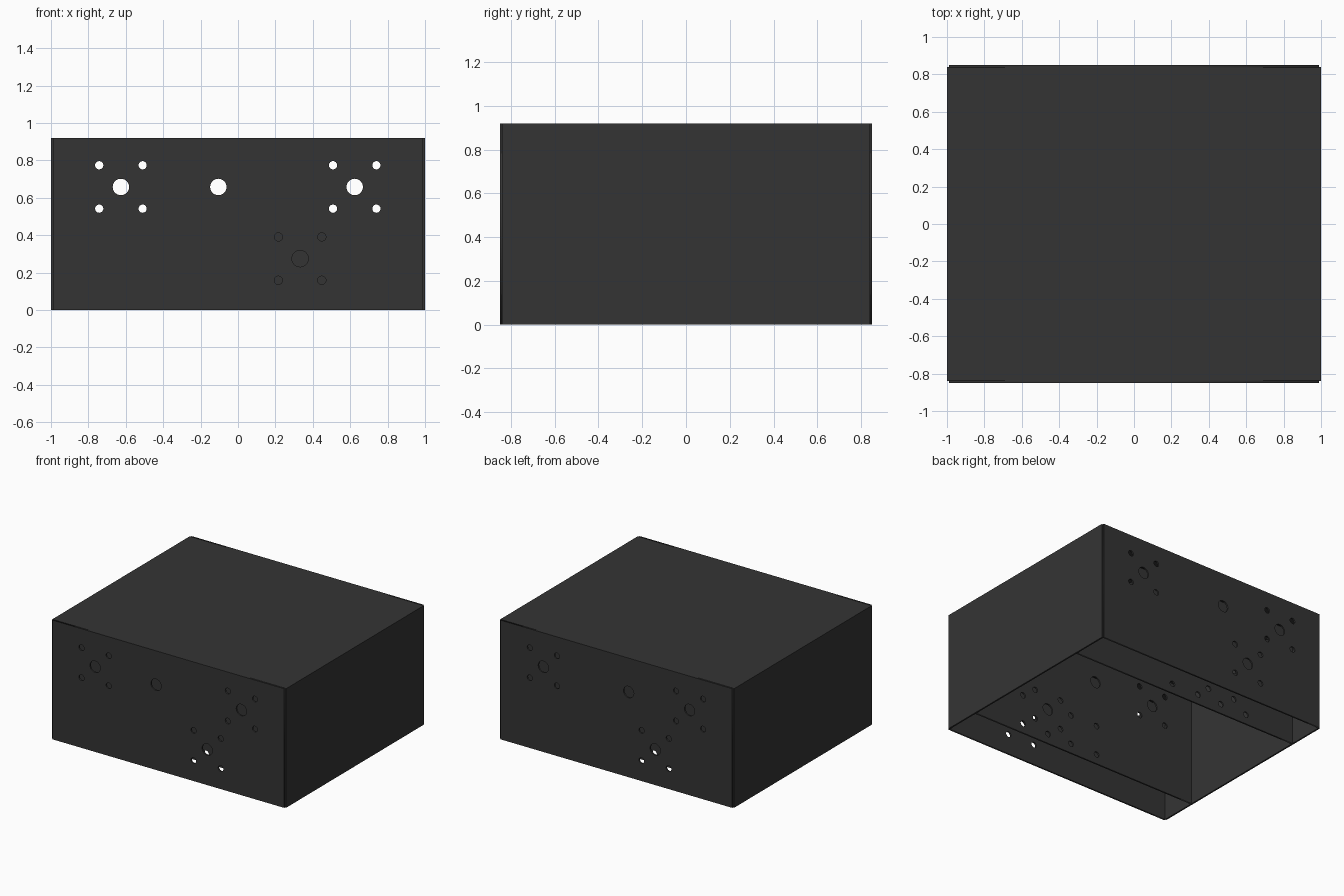
import bpy, math

if "Cube" in bpy.data.objects:
    bpy.data.objects.remove(bpy.data.objects["Cube"])

T = 0.012                      # sheet thickness
W, D, H = 1.0, 0.85, 0.92      # half width, half depth, height
BIG, SMALL, SIDES = 0.044, 0.022, 32

mat = bpy.data.materials.new("dark_sheet")
mat.diffuse_color = (0.034, 0.034, 0.034, 1)
mat.use_nodes = True
mat.node_tree.nodes["Principled BSDF"].inputs["Base Color"].default_value = mat.diffuse_color


def square_holes(cx, cz, centre=True):
    """Four screw holes around an optional large centre hole."""
    s = 0.116
    holes = [(cx + i * s, cz + j * s, SMALL) for i in (-1, 1) for j in (-1, 1)]
    return holes + ([(cx, cz, BIG)] if centre else [])


def add_loop(curve, pts):
    sp = curve.splines.new('POLY')
    sp.points.add(len(pts) - 1)
    for p, (x, y) in zip(sp.points, pts):
        p.co = (x, y, 0, 1)
    sp.use_cyclic_u = True


def wall(name, y, half_width, top, holes):
    """Upright sheet in the xz plane with round cut-outs."""
    c = bpy.data.curves.new(name, 'CURVE')
    c.dimensions = '2D'
    c.fill_mode = 'BOTH'
    c.extrude = T / 2
    add_loop(c, [(-half_width, 0), (half_width, 0), (half_width, top), (-half_width, top)])
    for x, z, r in holes:
        add_loop(c, [(x + r * math.cos(2 * math.pi * k / SIDES),
                      z + r * math.sin(2 * math.pi * k / SIDES)) for k in range(SIDES)])
    ob = bpy.data.objects.new(name, c)
    bpy.context.collection.objects.link(ob)
    ob.location.y = y
    ob.rotation_euler.x = math.pi / 2
    bpy.ops.object.select_all(action='DESELECT')
    ob.select_set(True)
    bpy.context.view_layer.objects.active = ob
    bpy.ops.object.convert(target='MESH')
    ob = bpy.context.object
    ob.data.materials.clear()
    ob.data.materials.append(mat)


def panel(name, centre, size):
    bpy.ops.mesh.primitive_cube_add(size=1, location=centre)
    ob = bpy.context.object
    ob.name = name
    ob.scale = size
    ob.data.materials.append(mat)


# Front/back walls and the two inner dividers; lower holes mirror front to back
upper = square_holes(-0.626, 0.658) + square_holes(0.624, 0.658) + [(-0.105, 0.658, BIG)]
for label, s in (("front", 1), ("back", -1)):
    outer = upper + square_holes(0.332 * s, 0.275)
    wall(label + "_wall", -s * (D - T / 2), W - 0.01, H, outer)
    # bracket holes; the one hidden in the big lower hole is left out
    bracket = [(s * x, z, SMALL) for x in (0.56, 0.33, 0.12, -0.115) for z in (0.075, 0.305)
               if (x, z) != (0.33, 0.305)]
    wall(label + "_divider", -s * 0.552, W - T, H - T, outer + bracket)

# Side walls
for label, s in (("left", -1), ("right", 1)):
    panel(label + "_wall", (s * (W - T / 2), 0, H / 2), (T, 2 * D - 0.02, H))

# Lid; the underside stays open
panel("lid", (0, 0, H - T / 2), (2 * W - 0.02, 2 * D - 0.02, T))
